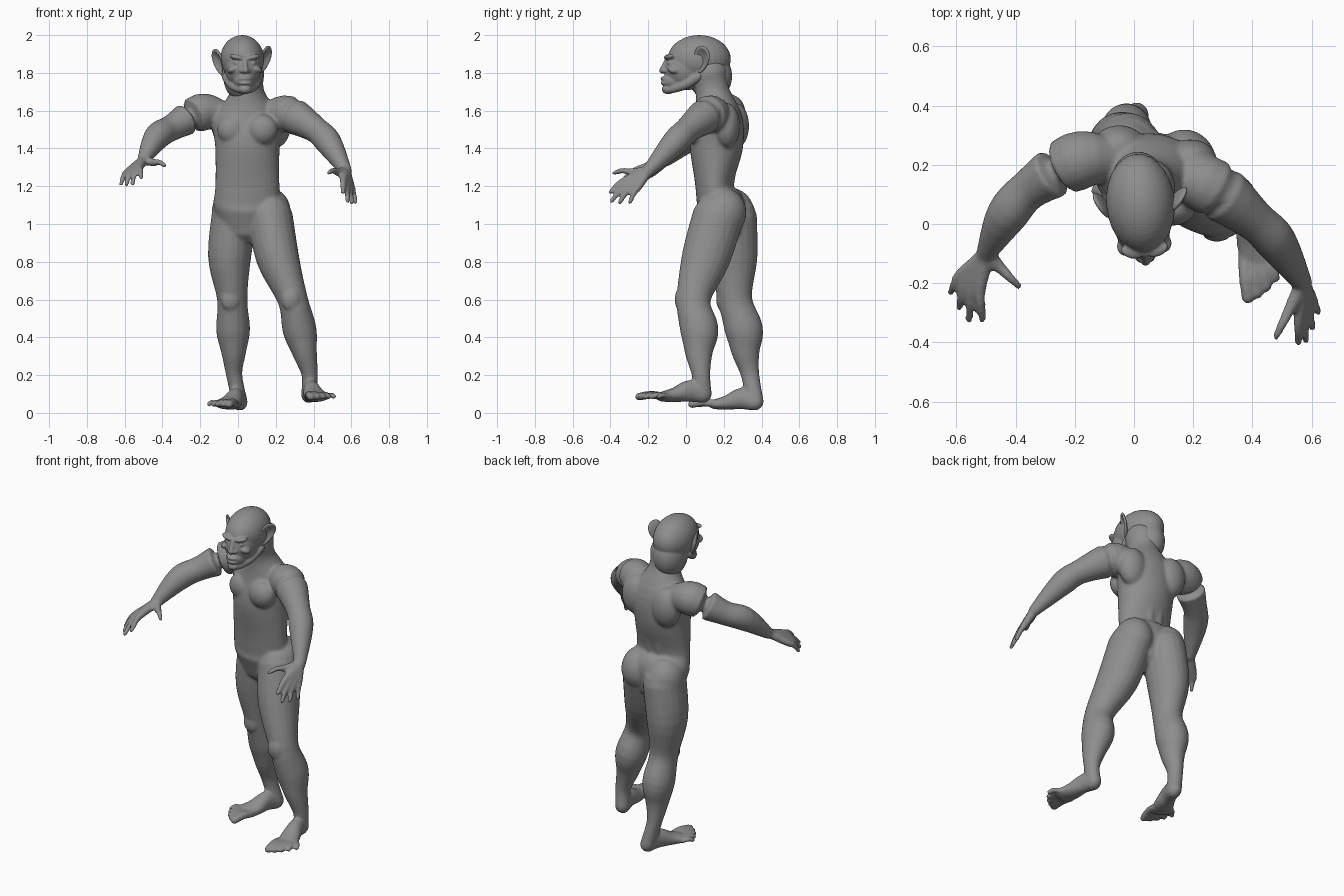
import bpy, bmesh, math
from mathutils import Vector, Matrix, Euler

if "Cube" in bpy.data.objects:
    bpy.data.objects.remove(bpy.data.objects["Cube"])

GREY = (0.27, 0.27, 0.27, 1)
skin = bpy.data.materials.new("grey_skin")
skin.use_nodes = True
skin.diffuse_color = GREY
skin.node_tree.nodes["Principled BSDF"].inputs["Base Color"].default_value = GREY


def spline(points, steps=4):
    """Catmull-Rom curve through tuples of any length."""
    curve = []
    for i in range(len(points) - 1):
        near = [points[max(i - 1, 0)], points[i], points[i + 1], points[min(i + 2, len(points) - 1)]]
        for step in range(steps):
            t = step / steps
            curve.append([b + t / 2 * (c - a + t * (2 * a - 5 * b + 4 * c - d + t * (3 * (b - c) + d - a)))
                          for a, b, c, d in zip(*near)])
    return curve + [points[-1]]


def tube(bm, points, sides=20, matrix=Matrix()):
    """Closed limb through (x, y, z, half width, half depth) with rounded ends."""
    path = spline([tuple(p) if len(p) == 5 else (*p, p[-1]) for p in points])
    centres = [matrix @ Vector(p[:3]) for p in path]
    last = len(path) - 1
    sections = []
    for i, p in enumerate(path):
        along = (centres[min(i + 1, last)] - centres[max(i - 1, 0)]).normalized()
        sections.append((centres[i], along, p[3], p[4]))

    def dome(section, sign):
        centre, along, width, depth = section
        reach = min(width, depth) * sign
        return [(centre + along * reach * math.sin(angle), along, width * math.cos(angle), depth * math.cos(angle))
                for angle in (0.5, 1, 1.4)]

    sections = dome(sections[0], -1)[::-1] + sections + dome(sections[-1], 1)
    rings = []
    for centre, along, width, depth in sections:
        reference = Vector((0, 0, 1)) if abs(along.x) > 0.8 else Vector((1, 0, 0))
        across = (reference - along * reference.dot(along)).normalized()
        other = along.cross(across)
        angles = [math.tau * k / sides for k in range(sides)]
        rings.append([bm.verts.new(centre + across * width * math.cos(w) + other * depth * math.sin(w))
                      for w in angles])
    for lower, upper in zip(rings, rings[1:]):
        for k in range(sides):
            following = (k + 1) % sides
            bm.faces.new((lower[k], lower[following], upper[following], upper[k]))
    bm.faces.new(rings[0][::-1])
    bm.faces.new(rings[-1])


def blob(bm, centre, radii, rotation=(0, 0, 0)):
    matrix = Matrix.LocRotScale(Vector(centre), Euler(rotation), Vector(radii))
    return bmesh.ops.create_uvsphere(bm, u_segments=28, v_segments=18, radius=1, matrix=matrix)["verts"]


def finish(bm, name, voxel=0, softness=0):
    """Make the object; with a voxel size, fuse its overlapping shells into one skin."""
    bmesh.ops.recalc_face_normals(bm, faces=bm.faces)
    mesh = bpy.data.meshes.new(name)
    for face in bm.faces:
        face.smooth = True
    bm.to_mesh(mesh)
    bm.free()
    mesh.materials.append(skin)
    part = bpy.data.objects.new(name, mesh)
    bpy.context.collection.objects.link(part)
    if voxel:
        fuse = part.modifiers.new("fuse", "REMESH")
        fuse.mode, fuse.voxel_size, fuse.use_smooth_shade = "VOXEL", voxel, True
        soften = part.modifiers.new("soften", "SMOOTH")
        soften.factor, soften.iterations = 0.5, softness
    return part


def muscle_pair(bm, centre, half_gap, radii):
    """Two blobs either side of the body, which is twisted a little."""
    offset = Vector((half_gap, -half_gap / 5, 0))
    for sign in (-1, 1):
        blob(bm, Vector(centre) + offset * sign, radii)


def arm(bm, joints):
    tube(bm, [(*joint, radius) for joint, radius in zip(joints, (.08, .1, .07, .07, .034))])


def hand(bm, wrist, palm, curl, spread, thumb_tip):
    """Four fingers fanned along spread, each running from the wrist, and a thumb."""
    wrist, palm, curl, spread = map(Vector, (wrist, palm, curl, spread))
    thumb_tip = Vector(thumb_tip)
    digits = [(wrist.lerp(thumb_tip, .5), thumb_tip)]
    for place in (-1.5, -.5, .5, 1.5):
        longer = 1.2 - abs(place - .5) / 5
        knuckle = wrist + palm * (1.1 - abs(place) / 10) + spread * place
        digits.append((knuckle, knuckle + curl * longer + spread * place / 2))
    for knuckle, tip in digits:
        bend = knuckle.lerp(tip, .5) + Vector((0, 0, .01))
        stations = [(wrist, .026), (wrist.lerp(knuckle, .5), .024), (knuckle, .02), (bend, .016), (tip, .013)]
        tube(bm, [(*spot, radius) for spot, radius in stations], 12)


def leg(bm, hip, knee, ankle, heel, yaw, side):
    """Thigh, calf and foot; the foot is laid out along local -y, big toe inward."""
    hip, knee, ankle, heel = map(Vector, (hip, knee, ankle, heel))
    bow, calf_back = Vector((-.02, 0, 0)), Vector((0, .015, 0))
    stations = [(hip, .12), (hip.lerp(knee, .5) + bow, .114), (knee, .08),
                (knee.lerp(ankle, .4) + calf_back, .09), (knee.lerp(ankle, .7), .066),
                (ankle, .043), (heel, .042)]
    tube(bm, [(*spot, radius, radius * 1.13) for spot, radius in stations])
    blob(bm, knee + Vector((-.01, -.07, 0)), (.05, .03, .06))
    matrix = Matrix.Translation(heel) @ Matrix.Rotation(side * yaw, 4, "Z") @ Matrix.Diagonal((side, 1, 1, 1))
    tube(bm, [(0, 0, 0, .042, .046), (0, -.07, .02, .044, .058),
              (0, -.15, 0, .058, .04), (.01, -.22, -.01, .066, .027)], 20, matrix)
    for toe in range(5):
        x, radius = .027 * toe - .042, .022 - .002 * toe
        y = .004 * toe * (toe + 1) - .335
        tube(bm, [(x, -.2, -.01, radius), (x * 1.2, y / 2 - .1, 0, radius), (x * 1.3, y, -.01, radius)], 12, matrix)


# Body: torso and neck, then chest, shoulder blades, buttocks and spine muscles
body = bmesh.new()
torso = [(.19, 1, .15, .11), (.18, 1.1, .18, .13), (.15, 1.2, .17, .1), (.16, 1.4, .17, .14),
         (.17, 1.55, .18, .13), (.14, 1.7, .09, .09), (.12, 1.8, .09, .1)]
tube(body, [(.05, *section) for section in torso], 32)
muscle_pair(body, (.05, .07, 1.5), .08, (.08, .06, .08))
muscle_pair(body, (.07, .24, 1.52), .12, (.09, .07, .12))
muscle_pair(body, (.07, .22, 1.06), .1, (.11, .12, .13))
for x in (.02, .08):
    tube(body, [(x, .21, 1.15, .035), (x, .23, 1.3, .04), (x, .26, 1.45, .04)])

# Right limbs
wrist = (-.5, -.1, 1.34)
arm(body, [(-.1, .22, 1.58), (-.2, .21, 1.59), (-.35, .12, 1.51), (-.43, .03, 1.46), wrist])
hand(body, wrist, (-.06, -.11, -.06), (-.01, -.08, -.06), (.024, -.017, .01), (-.39, -.21, 1.31))
leg(body, (-.02, .24, 1.04), (-.03, .26, .6), (-.02, .34, .2), (.01, .365, .056), .33, -1)

# Left limbs
wrist = (.57, -.2, 1.28)
arm(body, [(.17, .16, 1.57), (.27, .12, 1.58), (.41, .01, 1.5), (.48, -.06, 1.43), wrist])
hand(body, wrist, (.01, -.09, -.07), (.01, -.07, -.08), (-.015, -.02, .015), (.48, -.38, 1.27))
leg(body, (.17, .17, 1.04), (.29, .04, .6), (.38, .08, .2), (.375, .09, .096), .19, 1)
finish(body, "body", .0085, 7)

# Head: skull, face, nape, muzzle, chin, lips and nose, turned a little to the left
skull = bmesh.new()
blob(skull, (0, 0, .02), (.116, .168, .127))
blob(skull, (0, -.07, -.03), (.096, .115, .115))
blob(skull, (0, .06, -.07), (.095, .115, .13))
blob(skull, (0, -.125, -.095), (.058, .075, .05))
blob(skull, (0, -.165, -.14), (.036, .034, .026))
for lip_height in (-.083, -.108):
    blob(skull, (0, -.18, lip_height), (.036, .026, .011))
tube(skull, [(0, -.17, .02, .012), (0, -.186, -.015, .013), (0, -.196, -.04, .017)], 12)
# Brows, cheekbones, narrow eyes, nostrils and jaw
for side in (-1, 1):
    blob(skull, (side * .043, -.16, .03), (.04, .024, .014), (0, side * -.2, side * .3))
    blob(skull, (side * .06, -.14, -.036), (.034, .034, .02), (0, side * .3, side * .5))
    blob(skull, (side * .042, -.158, 0), (.02, .016, .011))
    blob(skull, (side * .017, -.184, -.043), (.013, .015, .011))
    tube(skull, [(side * .085, -.01, -.07, .026), (side * .062, -.08, -.115, .026),
                 (side * .025, -.15, -.14, .022)], 14)
head = finish(skull, "head", .0055, 4)
head.location = (.022, .07, 1.853)
head.rotation_euler.z = .09

# Ears: flattened shells with a hollow on the outer face
for side, name in ((1, "left_ear"), (-1, "right_ear")):
    shell = bmesh.new()
    for vert in blob(shell, (0, 0, 0), (1, 1, 1)):
        x, y, z = vert.co
        rim = math.hypot(y, z) / .85
        if x > 0 and rim < 1:
            x = .5 - 1.2 * (1 - rim * rim)
        vert.co = (x * .016 * side, y * .046 * (1 + z / 4), z * .077)
    ear = finish(shell, name)
    ear.location = (.02 + side * .122, .07 + side * .01, 1.862 + side * .008)
    ear.rotation_euler = (-.35, side * .2, side * -.55)
